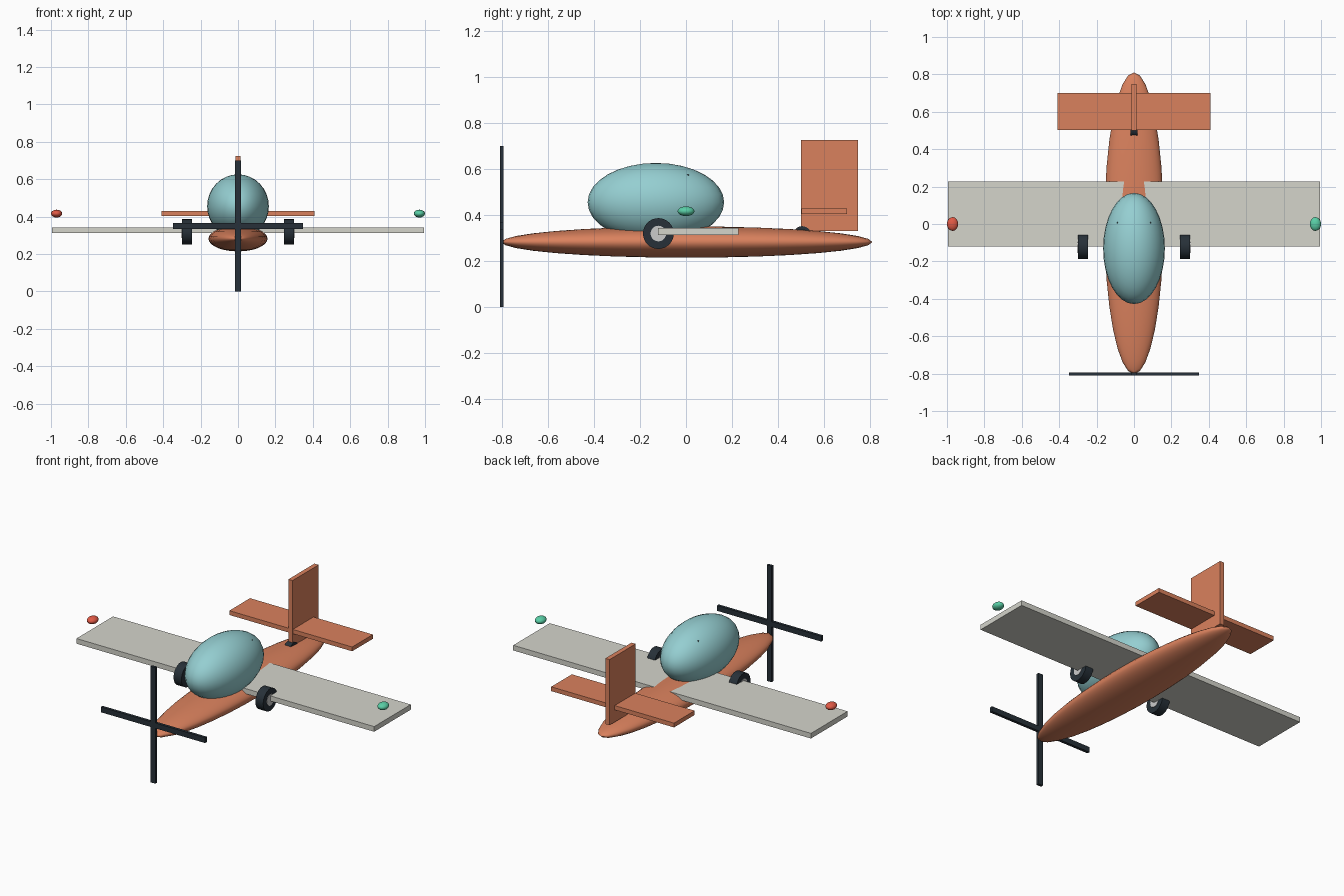
import bpy
from math import pi

if "Cube" in bpy.data.objects:
    bpy.data.objects.remove(bpy.data.objects["Cube"])


def material(name, rgb):
    m = bpy.data.materials.new(name)
    m.diffuse_color = (*rgb, 1)
    m.use_nodes = True
    m.node_tree.nodes["Principled BSDF"].inputs["Base Color"].default_value = m.diffuse_color
    return m


ORANGE = material("orange_paint", (0.70, 0.22, 0.11))
CREAM = material("cream_paint", (0.66, 0.66, 0.60))
GLASS = material("teal_glass", (0.30, 0.62, 0.64))
DARK = material("dark_rubber", (0.02, 0.03, 0.04))
METAL = material("pale_metal", (0.55, 0.57, 0.58))
RED = material("red_lamp", (0.75, 0.10, 0.06))
GREEN = material("green_lamp", (0.10, 0.62, 0.38))


def finish(name, mat):
    o = bpy.context.object
    o.name = name
    o.data.materials.append(mat)
    return o


def box(name, lo, hi, mat):
    centre = [(a + b) / 2 for a, b in zip(lo, hi)]
    bpy.ops.mesh.primitive_cube_add(size=1, location=centre)
    o = finish(name, mat)
    o.scale = [b - a for a, b in zip(lo, hi)]
    return o


def ellipsoid(name, centre, radii, mat, segments=32, rings=16):
    bpy.ops.mesh.primitive_uv_sphere_add(segments=segments, ring_count=rings, location=centre)
    o = finish(name, mat)
    o.scale = radii
    bpy.ops.object.shade_smooth()
    return o


def disc(name, centre, radius, width, mat):
    bpy.ops.mesh.primitive_cylinder_add(vertices=32, radius=radius, depth=width,
                                        location=centre, rotation=(0, pi / 2, 0))
    o = finish(name, mat)
    bpy.ops.object.shade_smooth_by_angle()
    return o


# body and canopy
ellipsoid("fuselage", (0, 0.004, 0.282), (0.158, 0.806, 0.068), ORANGE)
ellipsoid("canopy", (0, -0.131, 0.455), (0.165, 0.297, 0.171), GLASS)

# seat back inside the canopy, its corners just breaking the glass
box("seat_back", (-0.09, -0.02, 0.36), (0.09, 0.012, 0.576), DARK)

# wing and tail surfaces
box("wing", (-0.994, -0.121, 0.312), (0.994, 0.228, 0.343), CREAM)
box("tailplane", (-0.41, 0.503, 0.403), (0.41, 0.70, 0.429), ORANGE)
box("tail_fin", (-0.014, 0.50, 0.329), (0.014, 0.749, 0.725), ORANGE)

# propeller
box("propeller_blade_vertical", (-0.016, -0.81, 0), (0.016, -0.793, 0.70), DARK)
box("propeller_blade_horizontal", (-0.348, -0.81, 0.334), (0.348, -0.793, 0.366), DARK)

# wheels and wing tip lamps
for side, s, lamp in (("left", -1, RED), ("right", 1, GREEN)):
    disc(side + "_tyre", (s * 0.273, -0.12, 0.319), 0.067, 0.052, DARK)
    disc(side + "_hub", (s * 0.273, -0.12, 0.319), 0.034, 0.056, METAL)
    ellipsoid(side + "_wing_lamp", (s * 0.97, 0, 0.416), (0.03, 0.037, 0.021), lamp, 16, 8)
disc("tail_wheel", (0, 0.505, 0.311), 0.04, 0.04, DARK)
